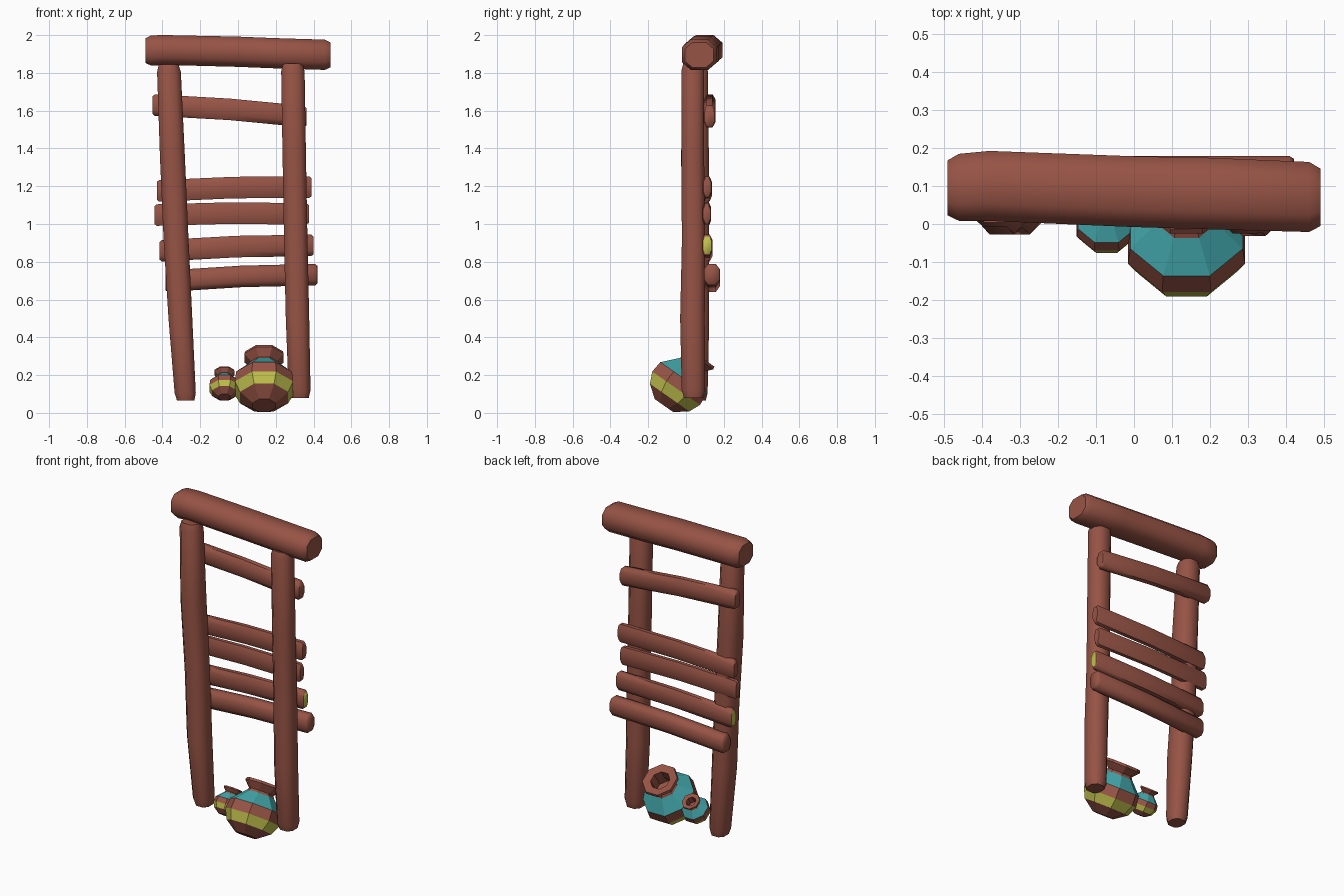
import bpy, bmesh, math
from mathutils import Vector, Matrix

if "Cube" in bpy.data.objects:
    bpy.data.objects.remove(bpy.data.objects["Cube"])


def material(name, rgb):
    m = bpy.data.materials.new(name)
    m.diffuse_color = (*rgb, 1)
    m.use_nodes = True
    m.node_tree.nodes["Principled BSDF"].inputs["Base Color"].default_value = m.diffuse_color
    return m


BROWN = material("red_brown_wood", (0.31, 0.088, 0.060))
TEAL = material("teal_paint", (0.055, 0.38, 0.40))
OLIVE = material("olive_yellow_paint", (0.53, 0.53, 0.075))

# chamfered-square cross-section for all timber
SECTION = [(1, -.5), (1, .5), (.5, 1), (-.5, 1), (-1, .5), (-1, -.5), (-.5, -1), (.5, -1)]


def finish(bm, name, mats, smooth):
    bmesh.ops.recalc_face_normals(bm, faces=bm.faces)
    me = bpy.data.meshes.new(name)
    bm.to_mesh(me)
    bm.free()
    for m in mats:
        me.materials.append(m)
    ob = bpy.data.objects.new(name, me)
    bpy.context.collection.objects.link(ob)
    if smooth:
        bpy.ops.object.select_all(action='DESELECT')
        ob.select_set(True)
        bpy.context.view_layer.objects.active = ob
        bpy.ops.object.shade_smooth_by_angle(angle=math.radians(55))
    return ob


def timber(name, axis, stations, chamfer=.025, painted_ends=False):
    """Loft through (x, y, z, half_a, half_b); axis 'x' or 'z'; ends chamfered."""
    def inset(end, nxt):
        p, q = Vector(end[:3]), Vector(nxt[:3])
        return (*(p + (q - p).normalized() * chamfer), *end[3:])
    a, b = stations[0], stations[-1]
    full = [(*a[:3], a[3] * .82, a[4] * .82), inset(a, stations[1]), *stations[1:-1],
            inset(b, stations[-2]), (*b[:3], b[3] * .82, b[4] * .82)]
    bm = bmesh.new()
    rings = []
    for x, y, z, ha, hb in full:
        ring = []
        for u, v in SECTION:
            co = (x, y + u * ha, z + v * hb) if axis == 'x' else (x + u * ha, y + v * hb, z)
            ring.append(bm.verts.new(co))
        rings.append(ring)
    for r, s in zip(rings, rings[1:]):
        for i in range(8):
            bm.faces.new((r[i], r[(i + 1) % 8], s[(i + 1) % 8], s[i]))
    for r in (rings[0], rings[-1]):
        cap = bm.faces.new(r)
        cap.material_index = 1 if painted_ends else 0
    return finish(bm, name, [BROWN, OLIVE], True)


# top beam
timber("top_beam", 'x', [(-.49, .095, 1.918, .088, .080), (-.38, .10, 1.921, .092, .079),
                         (0, .085, 1.912, .093, .080), (.2, .08, 1.904, .094, .080),
                         (.49, .07, 1.895, .092, .080)], .03)

# side posts
timber("left_post", 'z', [(-.277, .055, .065, .056, .060), (-.305, .048, .50, .063, .075),
                          (-.327, .057, .90, .066, .066), (-.347, .047, 1.35, .066, .074),
                          (-.367, .055, 1.845, .063, .062)], .04)
timber("right_post", 'z', [(.327, .040, .08, .058, .062), (.315, .034, .50, .062, .065),
                           (.306, .040, .90, .062, .062), (.298, .036, 1.35, .062, .060),
                           (.290, .035, 1.85, .062, .060)], .04)

# rungs: left x, left z, right x, right z, y centre, half depth
for i, (lx, lz, rx, rz, y, d) in enumerate([(-.385, .697, .42, .732, .137, .042),
                                            (-.415, .858, .40, .887, .112, .028),
                                            (-.443, 1.047, .375, 1.053, .110, .023),
                                            (-.43, 1.175, .39, 1.195, .112, .025),
                                            (-.452, 1.63, .362, 1.568, .125, .032)]):
    timber(f"rung_{i + 1}", 'x', [(lx, y, lz, d, .057),
                                  ((lx + rx) / 2, y, (lz + rz) / 2 + .008, d, .057),
                                  (rx, y, rz, d, .057)], .012, painted_ends=(i == 1))

# pots: profile of (radius, height along axis) and the colour of each band above
PROFILE = [(.065, -.142), (.138, -.09), (.167, -.03), (.160, .035), (.085, .11), (.075, .125),
           (.112, .165), (.108, .18), (.06, .172), (.055, .12), (.07, .06)]
BANDS = [0, 2, 0, 1, 0, 0, 0, 0, 0, 0]


def pot(name, centre, scale, tilt):
    bm = bmesh.new()
    rings = []
    for r, h in PROFILE:
        rings.append([bm.verts.new((r * math.cos(a), r * math.sin(a), h))
                      for a in [math.pi / 8 + k * math.pi / 4 for k in range(8)]])
    for r, s, colour in zip(rings, rings[1:], BANDS):
        for i in range(8):
            f = bm.faces.new((r[i], r[(i + 1) % 8], s[(i + 1) % 8], s[i]))
            f.material_index = colour
    bm.faces.new(rings[0])
    bm.faces.new(rings[-1])
    bm.transform(Matrix.Translation(centre) @ Matrix.Rotation(math.radians(-tilt), 4, 'X')
                 @ Matrix.Scale(scale, 4))
    return finish(bm, name, [BROWN, TEAL, OLIVE], False)


pot("large_pot", (.138, -.035, .155), 1, 35)
pot("small_pot", (-.072, .003, .142), .51, 35)
